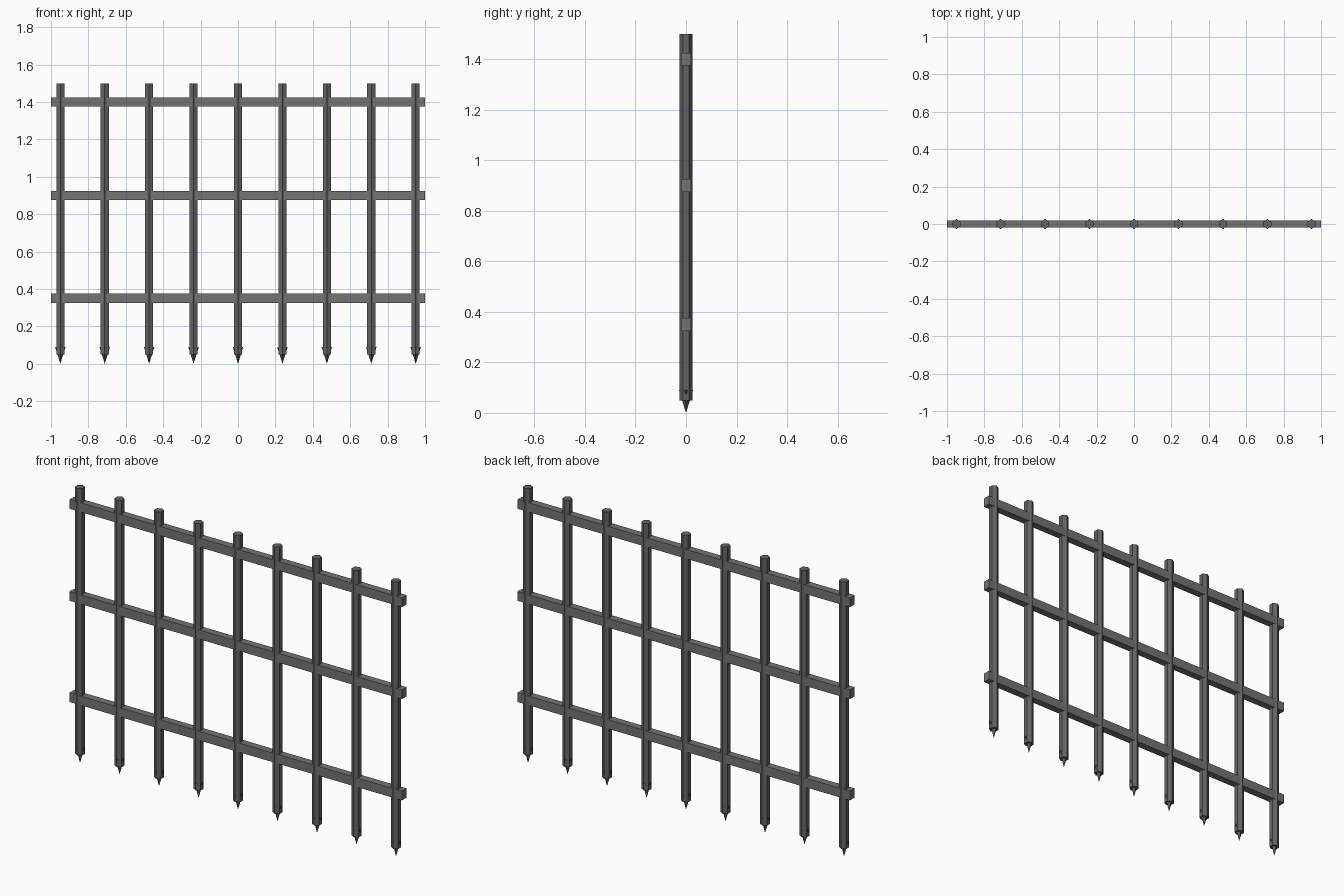
import bpy
import math

cube = bpy.data.objects.get("Cube")
if cube:
    bpy.data.objects.remove(cube, do_unlink=True)


def material(name, rgb):
    m = bpy.data.materials.new(name)
    m.use_nodes = True
    colour = (*rgb, 1)
    m.diffuse_color = colour
    m.node_tree.nodes["Principled BSDF"].inputs["Base Color"].default_value = colour
    return m


bar_iron = material("dark iron", (0.13, 0.13, 0.13))
rail_iron = material("warm iron", (0.18, 0.17, 0.17))
spike_iron = material("black iron", (0.09, 0.09, 0.09))


def finish(name, mat):
    ob = bpy.context.object
    ob.name = name
    ob.data.materials.append(mat)
    return ob


BARS = 9
SPAN = 0.95
BAR_BOTTOM, BAR_TOP = 0.05, 1.5
SPIKE_TOP = 0.09

# Upright hexagonal bars, each with a four-sided spike pointing down
for i in range(BARS):
    x = -SPAN + 2 * SPAN * i / (BARS - 1)
    bpy.ops.mesh.primitive_cylinder_add(
        vertices=6, radius=0.025, depth=BAR_TOP - BAR_BOTTOM,
        location=(x, 0, (BAR_TOP + BAR_BOTTOM) / 2))
    finish(f"upright_bar_{i + 1}", bar_iron)

    bpy.ops.mesh.primitive_cone_add(
        vertices=4, radius1=0.028, radius2=0, depth=SPIKE_TOP,
        location=(x, 0, SPIKE_TOP / 2), rotation=(math.pi, 0, 0))
    finish(f"spike_{i + 1}", spike_iron)

# Horizontal rails through the bars
for name, z in (("lower", 0.35), ("middle", 0.9), ("upper", 1.4)):
    bpy.ops.mesh.primitive_cube_add(size=1, location=(0, 0, z))
    rail = finish(f"{name}_rail", rail_iron)
    rail.scale = (2, 0.04, 0.05)
